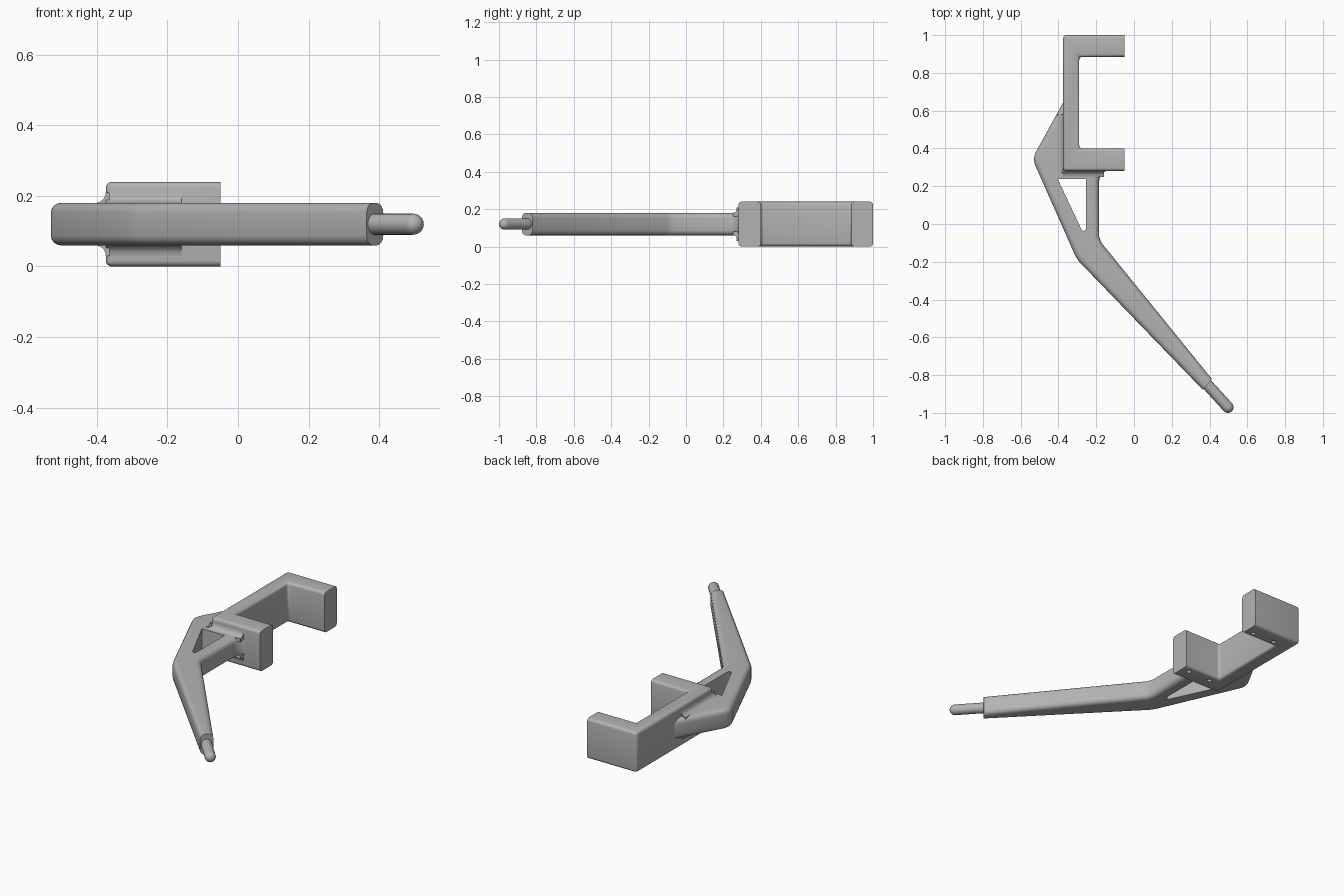
import bpy, bmesh, math
from mathutils import Vector, Matrix

cube = bpy.data.objects.get("Cube")
if cube:
    bpy.data.objects.remove(cube, do_unlink=True)

grey = bpy.data.materials.new("plain_grey")
grey.use_nodes = True
colour = (0.45, 0.45, 0.45, 1)
grey.diffuse_color = colour
bsdf = grey.node_tree.nodes["Principled BSDF"]
bsdf.inputs["Base Color"].default_value = colour
bsdf.inputs["Roughness"].default_value = 0.6


def finish(name, bm):
    bmesh.ops.recalc_face_normals(bm, faces=bm.faces)
    mesh = bpy.data.meshes.new(name)
    bm.to_mesh(mesh)
    bm.free()
    mesh.materials.append(grey)
    obj = bpy.data.objects.new(name, mesh)
    bpy.context.collection.objects.link(obj)
    return obj


def smooth(obj):
    bpy.ops.object.select_all(action="DESELECT")
    obj.select_set(True)
    bpy.context.view_layer.objects.active = obj
    bpy.ops.object.shade_smooth_by_angle(angle=math.radians(35))


def prism(outline, z0, z1, radius=0, rounded=None, segments=4):
    """Extrude an outline upward and round the edges picked by a rule."""
    bm = bmesh.new()
    face = bm.faces.new([bm.verts.new((x, y, z0)) for x, y in outline])
    top = bmesh.ops.extrude_face_region(bm, geom=[face])["geom"]
    bmesh.ops.translate(bm, vec=(0, 0, z1 - z0),
                        verts=[v for v in top if isinstance(v, bmesh.types.BMVert)])
    bmesh.ops.recalc_face_normals(bm, faces=bm.faces)
    if radius:
        edges = [e for e in bm.edges if rounded(e.verts[0].co, e.verts[1].co)]
        bmesh.ops.bevel(bm, geom=edges, offset=radius, segments=segments,
                        profile=0.5, affect="EDGES", clamp_overlap=False)
    return bm


def cut(obj, cutter):
    mod = obj.modifiers.new("cut", "BOOLEAN")
    mod.operation = "DIFFERENCE"
    mod.solver = "EXACT"
    mod.object = cutter
    cutter.hide_render = True
    bpy.context.view_layer.update()
    result = bpy.data.meshes.new_from_object(
        obj.evaluated_get(bpy.context.evaluated_depsgraph_get()))
    obj.modifiers.clear()
    obj.data = result
    bpy.data.objects.remove(cutter, do_unlink=True)


# C-shaped clamp: the open ends of both jaws stay sharp
END = -0.05
clamp = finish("clamp", prism(
    [(-0.375, 0.28), (END, 0.28), (END, 0.40), (-0.29, 0.40),
     (-0.29, 0.885), (END, 0.885), (END, 1.0), (-0.375, 1.0)],
    0, 0.24, 0.017,
    lambda a, b: not (a.x > END - 0.01 and b.x > END - 0.01)))

# Small screw holes under both jaws
bm = bmesh.new()
for x in (-0.1, -0.25):
    for y in (0.36, 0.92):
        bmesh.ops.create_cone(bm, cap_ends=True, segments=16, radius1=0.013,
                              radius2=0.013, depth=0.12,
                              matrix=Matrix.Translation((x, y, 0)))
cut(clamp, finish("screw_hole_cutter", bm))
smooth(clamp)

# Bent arm with rounded rims and a flat tip
LOW, HIGH = 0.06, 0.18
fillet = [(-0.125 - 0.06 * math.cos(a), 0.225 + 0.06 * math.sin(a))
          for a in (math.radians(22.5 * i) for i in range(5))]
arm = finish("arm", prism(
    [(-0.372, 0.65), (-0.523, 0.375), (-0.531, 0.345), (-0.525, 0.315),
     (-0.31, -0.17), (-0.29, -0.2), (0.365, -0.878), (0.412, -0.82),
     (-0.172, -0.1), (-0.185, -0.065)] + fillet + [(-0.125, 0.32), (-0.34, 0.32), (-0.34, 0.65)],
    LOW, HIGH, 0.028,
    lambda a, b: abs(a.z - b.z) < 0.001 and not (a.y < -0.8 and b.y < -0.8)
    and not (a.y > 0.3 and b.y > 0.3 and max(a.x, b.x) > -0.36)))

# Triangular window between the arm and its strut
cut(arm, finish("window_cutter", prism(
    [(-0.403, 0.237), (-0.255, 0.237), (-0.255, -0.025), (-0.262, -0.037),
     (-0.275, -0.035)], 0, 0.24)))
smooth(arm)


# Concave fillets where the arm meets the clamp, above and below
def cove(name, start, end, outward, z, up):
    radius = 0.03
    corner = [(-0.01, -0.02), (radius, -0.02)]
    arc = [(radius * (1 - math.sin(t)), radius * (1 - math.cos(t)))
           for t in (math.pi / 2 * i / 5 for i in range(6))]
    section = corner + arc + [(-0.01, radius)]
    bm = bmesh.new()
    rings = [[bm.verts.new(Vector(p) + Vector(outward) * u + Vector((0, 0, z + up * v)))
              for u, v in section] for p in (start, end)]
    for i in range(len(section)):
        j = (i + 1) % len(section)
        bm.faces.new((rings[0][i], rings[0][j], rings[1][j], rings[1][i]))
    for ring in rings:
        bm.faces.new(ring)
    smooth(finish(name, bm))


for side, z, up in (("upper", HIGH, 1), ("lower", LOW, -1)):
    cove(side + "_front_fillet", (-0.375, 0.28, 0), (-0.16, 0.28, 0), (0, -1, 0), z, up)
    cove(side + "_side_fillet", (-0.375, 0.27, 0), (-0.375, 0.58, 0), (-1, 0, 0), z, up)

# Round-ended pin at the tip of the arm
R = 0.03
base, tip = Vector((0.37, -0.83, 0.12)), Vector((0.497, -0.97, 0.12))
length = (tip - base).length
bm = bmesh.new()
profile = [(0, 0), (R, 0)] + [(R * math.cos(t), length + R * math.sin(t))
                              for t in (math.pi / 2 * i / 6 for i in range(7))]
verts = [bm.verts.new((r, 0, z)) for r, z in profile]
edges = [bm.edges.new(pair) for pair in zip(verts, verts[1:])]
bmesh.ops.spin(bm, geom=verts + edges, axis=(0, 0, 1), cent=(0, 0, 0),
               angle=math.tau, steps=24)
bmesh.ops.remove_doubles(bm, verts=bm.verts, dist=0.0005)
turn = (tip - base).to_track_quat("Z", "Y").to_matrix().to_4x4()
bm.transform(Matrix.Translation(base) @ turn)
smooth(finish("pin", bm))
